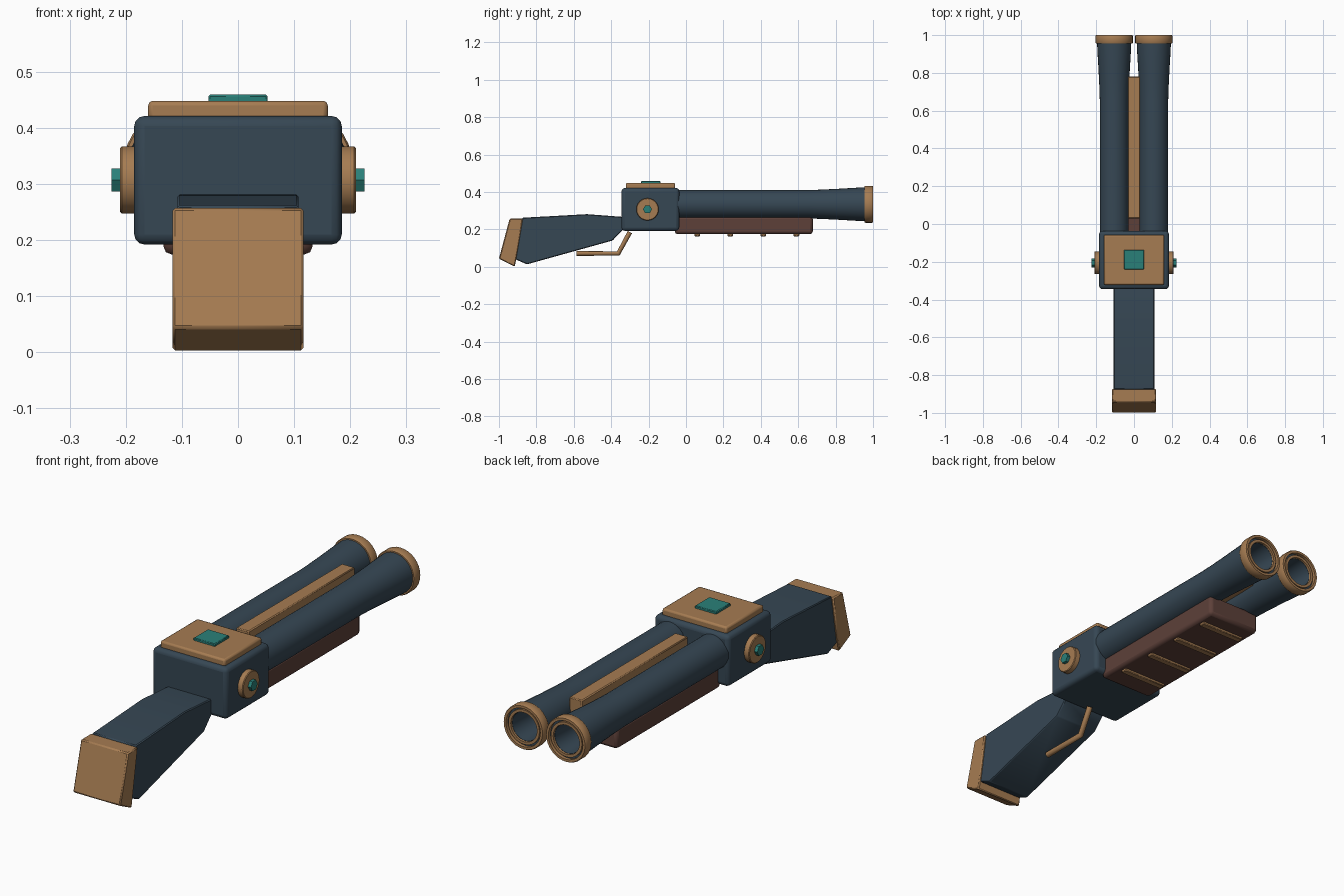
import bpy, bmesh, math
from mathutils import Vector

if "Cube" in bpy.data.objects:
    bpy.data.objects.remove(bpy.data.objects["Cube"])


def material(name, rgb):
    def lin(c):
        c /= 255
        return c / 12.92 if c <= 0.04045 else ((c + 0.055) / 1.055) ** 2.4
    m = bpy.data.materials.new(name)
    m.diffuse_color = (*[lin(c) for c in rgb], 1)
    m.use_nodes = True
    m.node_tree.nodes["Principled BSDF"].inputs["Base Color"].default_value = m.diffuse_color
    return m


SLATE = material("slate_blue", (54, 71, 84))
TAN = material("tan_brass", (166, 124, 82))
BROWN = material("dark_brown", (93, 64, 57))
TEAL = material("teal", (42, 128, 121))


def finish(name, bm, mat, bevel=0.0, segments=2, angle=35):
    bmesh.ops.recalc_face_normals(bm, faces=bm.faces)
    me = bpy.data.meshes.new(name)
    bm.to_mesh(me)
    bm.free()
    ob = bpy.data.objects.new(name, me)
    bpy.context.collection.objects.link(ob)
    me.materials.append(mat)
    if bevel:
        b = ob.modifiers.new("bevel", 'BEVEL')
        b.width, b.segments, b.limit_method = bevel, segments, 'ANGLE'
    bpy.ops.object.select_all(action='DESELECT')
    ob.select_set(True)
    bpy.context.view_layer.objects.active = ob
    bpy.ops.object.shade_smooth_by_angle(angle=math.radians(angle))
    return ob


def box(name, lo, hi, mat, bevel=0.0, segments=2):
    bm = bmesh.new()
    bmesh.ops.create_cube(bm, size=1)
    lo, hi = Vector(lo), Vector(hi)
    for v in bm.verts:
        v.co = (lo + hi) / 2 + v.co * (hi - lo)
    return finish(name, bm, mat, bevel, segments)


def extrude_side(name, points, half, mat, bevel):
    """Extrude a (y, z) outline across x."""
    bm = bmesh.new()
    f = bm.faces.new([bm.verts.new((-half, y, z)) for y, z in points])
    out = bmesh.ops.extrude_face_region(bm, geom=[f])["geom"]
    for v in out:
        if isinstance(v, bmesh.types.BMVert):
            v.co.x = half
    return finish(name, bm, mat, bevel, 1)


def lathe(name, profile, place, mat, sides, closed=False):
    """Revolve (radius, along) points; place maps (a, b, along) to a position."""
    bm = bmesh.new()
    rings = []
    for r, t in profile:
        rings.append([bm.verts.new(place(r * math.cos(2 * math.pi * i / sides),
                                         r * math.sin(2 * math.pi * i / sides), t))
                      for i in range(sides)])
    pairs = list(zip(rings, rings[1:]))
    if closed:
        pairs.append((rings[-1], rings[0]))
    else:
        bm.faces.new(rings[0])
        bm.faces.new(rings[-1])
    for p, q in pairs:
        for i in range(sides):
            j = (i + 1) % sides
            bm.faces.new((p[i], p[j], q[j], q[i]))
    return finish(name, bm, mat)


# receiver with top plate and inlay
box("receiver", (-0.185, -0.345, 0.192), (0.185, -0.036, 0.421), SLATE, 0.018, 3)
box("top_plate", (-0.16, -0.322, 0.41), (0.16, -0.058, 0.448), TAN, 0.008)
box("top_inlay", (-0.053, -0.24, 0.44), (0.053, -0.137, 0.459), TEAL, 0.003, 1)

# stock and butt plate
extrude_side("stock", [(-0.30, 0.262), (-0.355, 0.268), (-0.53, 0.281), (-0.875, 0.262),
                       (-0.913, 0.04), (-0.85, 0.013), (-0.393, 0.14), (-0.335, 0.2)],
             0.108, SLATE, 0.004)
extrude_side("butt_plate", [(-0.943, 0.257), (-0.872, 0.257), (-0.915, 0.001), (-1.0, 0.043)],
             0.117, TAN, 0.005)

# barrels, muzzle rings and side bolts on both sides
for side, s in (("left", -1), ("right", 1)):
    def along_y(a, b, t, s=s):
        return (s * 0.105 + a, t, 0.334 + b)

    def along_x(a, b, t, s=s):
        return (s * t, -0.206 + a, 0.307 + b)

    lathe("barrel_" + side,
          [(0.076, -0.1), (0.076, 0.65), (0.078, 0.72), (0.083, 0.82), (0.089, 0.92), (0.091, 0.985),
           (0.064, 0.985), (0.06, 0.9), (0.06, 0.5)], along_y, SLATE, 32)
    lathe("muzzle_ring_" + side,
          [(0.085, 0.955), (0.096, 0.955), (0.099, 0.96), (0.099, 0.995), (0.096, 1.0), (0.085, 1.0)],
          along_y, TAN, 32, True)
    lathe("muzzle_liner_" + side,
          [(0.065, 0.96), (0.077, 0.96), (0.077, 0.995), (0.065, 0.995)], along_y, TAN, 32, True)
    lathe("side_disc_" + side, [(0.06, 0.17), (0.06, 0.207), (0.057, 0.21)], along_x, TAN, 24)
    lathe("side_bolt_" + side, [(0.024, 0.2), (0.024, 0.225)], along_x, TEAL, 6)

# rib between the barrels
box("barrel_rib", (-0.032, 0.03, 0.33), (0.032, 0.78, 0.407), TAN, 0.004, 1)

# fore-end with grip strips underneath
box("fore_end", (-0.133, -0.06, 0.174), (0.133, 0.678, 0.27), BROWN, 0.015, 2)
for i in range(4):
    y = 0.061 + i * 0.1765
    box(f"grip_strip_{i + 1}", (-0.11, y - 0.015, 0.163), (0.11, y + 0.015, 0.185), TAN, 0.003, 1)

# open trigger guard swept along a bent path
curve = bpy.data.curves.new("trigger_guard", 'CURVE')
curve.dimensions = '3D'
curve.bevel_depth = 0.013
curve.bevel_resolution = 2
curve.use_fill_caps = True
path = [(-0.3, 0.185), (-0.362, 0.071), (-0.585, 0.071)]
spline = curve.splines.new('POLY')
spline.points.add(len(path) - 1)
for p, (y, z) in zip(spline.points, path):
    p.co = (0, y, z, 1)
curve.materials.append(TAN)
bpy.context.collection.objects.link(bpy.data.objects.new("trigger_guard", curve))
